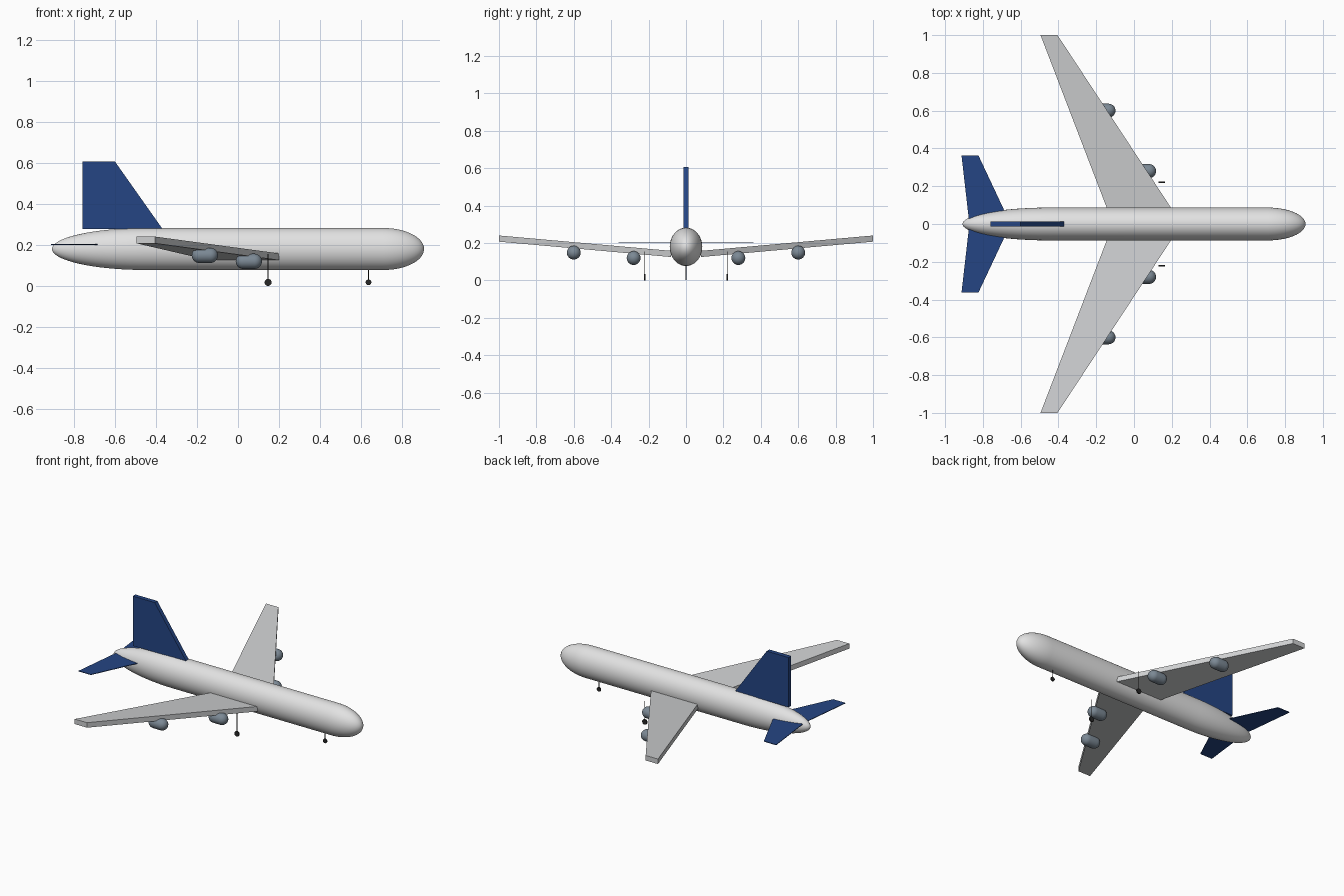
import bpy, bmesh
from math import sin, cos, pi, radians
from mathutils import Vector

cube = bpy.data.objects.get("Cube")
if cube:
    bpy.data.objects.remove(cube, do_unlink=True)


def material(name, r, g, b):
    mat = bpy.data.materials.new(name)
    mat.use_nodes = True
    mat.diffuse_color = (r, g, b, 1)
    mat.node_tree.nodes["Principled BSDF"].inputs["Base Color"].default_value = (r, g, b, 1)
    return mat


white = material("fuselage pale grey", 0.76, 0.76, 0.76)
grey = material("wing grey", 0.62, 0.63, 0.64)
blue = material("tail blue", 0.018, 0.06, 0.23)
steel = material("engine steel", 0.2, 0.25, 0.3)
black = material("gear black", 0.02, 0.02, 0.02)


def finish(name, bm, mat, smooth=False):
    bmesh.ops.recalc_face_normals(bm, faces=bm.faces)
    mesh = bpy.data.meshes.new(name)
    bm.to_mesh(mesh)
    bm.free()
    mesh.materials.append(mat)
    obj = bpy.data.objects.new(name, mesh)
    bpy.context.collection.objects.link(obj)
    if smooth:
        bpy.ops.object.select_all(action='DESELECT')
        obj.select_set(True)
        bpy.context.view_layer.objects.active = obj
        bpy.ops.object.shade_smooth_by_angle(angle=radians(40))
    return obj


def rounded_body(name, mat, centre, half, ry, rz, tail, nose, segments=40, steps=14):
    """Tube along x with elliptical caps of the given lengths."""
    angles = [i * pi / 2 / steps for i in range(1, steps + 1)]
    profile = [(-half + tail * (1 - cos(a)), sin(a)) for a in angles]
    profile += [(half - nose * (1 - cos(a)), sin(a)) for a in reversed(angles)]
    c = Vector(centre)
    bm = bmesh.new()
    rings = []
    for x, r in profile:
        rings.append([bm.verts.new(c + Vector((x, r * ry * cos(t), r * rz * sin(t))))
                      for t in (2 * pi * j / segments for j in range(segments))])
    ends = [bm.verts.new(c + Vector((s * half, 0, 0))) for s in (-1, 1)]
    for j in range(segments):
        k = (j + 1) % segments
        for a, b in zip(rings, rings[1:]):
            bm.faces.new((a[j], a[k], b[k], b[j]))
        bm.faces.new((ends[0], rings[0][k], rings[0][j]))
        bm.faces.new((ends[1], rings[-1][j], rings[-1][k]))
    return finish(name, bm, mat, True)


def slab(name, mat, outline, thickness):
    """Extrude an outline symmetrically along the thickness vector."""
    t = Vector(thickness) / 2
    bm = bmesh.new()
    low = [bm.verts.new(Vector(p) - t) for p in outline]
    high = [bm.verts.new(Vector(p) + t) for p in outline]
    bm.faces.new(low)
    bm.faces.new(high)
    for i in range(len(outline)):
        k = (i + 1) % len(outline)
        bm.faces.new((low[i], low[k], high[k], high[i]))
    return finish(name, bm, mat)


def rod(name, mat, centre, radius, depth, along_y=False, segments=24):
    bm = bmesh.new()
    bmesh.ops.create_cone(bm, cap_ends=True, segments=segments,
                          radius1=radius, radius2=radius, depth=depth)
    for v in bm.verts:
        if along_y:
            v.co = Vector((v.co.x, v.co.z, v.co.y))
        v.co += Vector(centre)
    return finish(name, bm, mat, True)


def landing_gear(name, x, y, top, radius):
    axle = 0.017
    rod(name + "_strut", black, (x, y, (top + axle) / 2), 0.002, top - axle, segments=10)
    rod(name + "_wheel", black, (x, y, axle), radius, 0.008, along_y=True)


# Fuselage and vertical fin
rounded_body("fuselage", white, (0, 0, 0.18), 0.908, 0.087, 0.1025, 0.46, 0.2, 48, 18)
slab("vertical_fin", blue,
     [(-0.76, 0, 0.277), (-0.37, 0, 0.28), (-0.6, 0, 0.606), (-0.76, 0, 0.606)],
     (0, 0.028, 0))

# Paired parts; the nose points to +x
for side, s in (("left", 1), ("right", -1)):
    slab("wing_" + side, grey,
         [(0.2, s * 0.08, 0.142), (-0.405, s, 0.224),
          (-0.495, s, 0.224), (-0.142, s * 0.08, 0.142)], (0, 0, 0.033))
    slab("stabiliser_" + side, blue,
         [(-0.667, s * 0.03, 0.202), (-0.823, s * 0.362, 0.202),
          (-0.913, s * 0.362, 0.202), (-0.875, s * 0.03, 0.202)], (0, 0, 0.004))
    for label, x, y, z in (("inner", 0.053, 0.28, 0.12), ("outer", -0.162, 0.6, 0.149)):
        rounded_body(f"{label}_engine_{side}", steel, (x, s * y, z),
                     0.064, 0.037, 0.037, 0.037, 0.037, 28, 8)
    landing_gear("main_gear_" + side, 0.147, s * 0.22, 0.155, 0.017)

# Nose gear
landing_gear("nose_gear", 0.637, 0, 0.1, 0.014)
